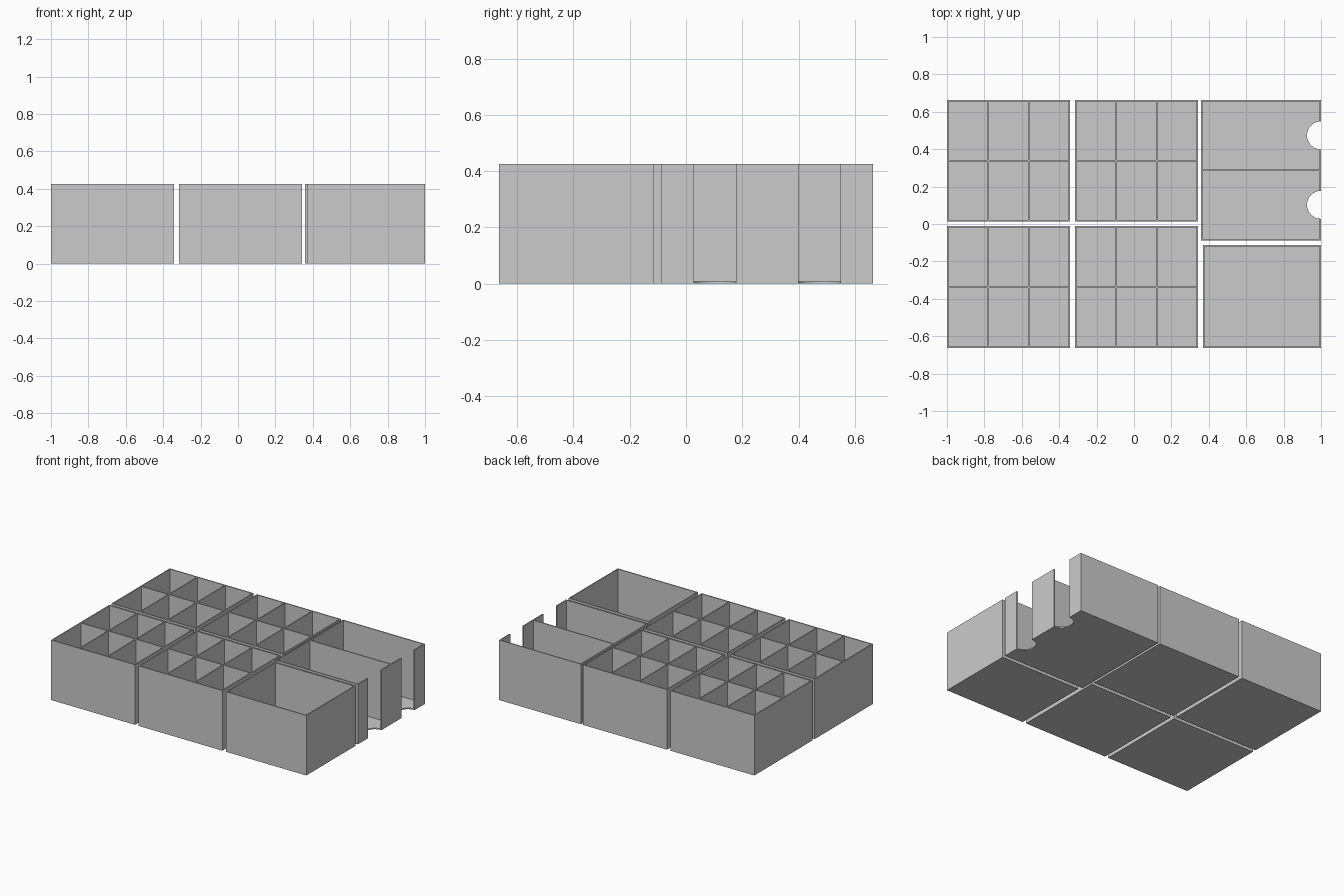
import bpy
import bmesh
from mathutils import Matrix

cube = bpy.data.objects.get("Cube")
if cube:
    bpy.data.objects.remove(cube, do_unlink=True)

HEIGHT, WALL, FLOOR = 0.425, 0.008, 0.008
NOTCH_RADIUS = 0.075

grey = bpy.data.materials.new("plain_grey")
grey.use_nodes = True
grey.diffuse_color = (0.6, 0.6, 0.6, 1)
grey.node_tree.nodes["Principled BSDF"].inputs["Base Color"].default_value = (0.6, 0.6, 0.6, 1)


def add_box(bm, x0, x1, y0, y1, z0, z1):
    size = Matrix.Diagonal((x1 - x0, y1 - y0, z1 - z0, 1))
    place = Matrix.Translation(((x0 + x1) / 2, (y0 + y1) / 2, (z0 + z1) / 2))
    bmesh.ops.create_cube(bm, size=1, matrix=place @ size)


def make_object(name, bm):
    mesh = bpy.data.meshes.new(name)
    bm.to_mesh(mesh)
    bm.free()
    mesh.materials.append(grey)
    obj = bpy.data.objects.new(name, mesh)
    bpy.context.collection.objects.link(obj)
    return obj


def cut(obj, cutter):
    mod = obj.modifiers.new("cut", "BOOLEAN")
    mod.operation, mod.solver, mod.object = "DIFFERENCE", "EXACT", cutter
    graph = bpy.context.evaluated_depsgraph_get()
    result = bpy.data.meshes.new_from_object(obj.evaluated_get(graph))
    obj.modifiers.clear()
    obj.data = result
    bpy.data.objects.remove(cutter, do_unlink=True)


def make_tray(name, x0, x1, y0, y1, columns=1, rows=1, notched=False):
    # Solid block
    bm = bmesh.new()
    add_box(bm, x0, x1, y0, y1, 0, HEIGHT)
    tray = make_object(name, bm)

    # Open compartments, leaving the walls and dividers between them
    step_x = (x1 - x0 - WALL) / columns
    step_y = (y1 - y0 - WALL) / rows
    bm = bmesh.new()
    for i in range(columns):
        for j in range(rows):
            cx, cy = x0 + i * step_x, y0 + j * step_y
            add_box(bm, cx + WALL, cx + step_x, cy + WALL, cy + step_y, FLOOR, HEIGHT + 0.1)
    cut(tray, make_object("compartment_cutter", bm))

    # Round thumb notches through the outer wall and floor
    if notched:
        bm = bmesh.new()
        for j in range(rows):
            cy = y0 + WALL / 2 + (j + 0.5) * step_y
            bmesh.ops.create_cone(bm, cap_ends=True, segments=64, radius1=NOTCH_RADIUS,
                                  radius2=NOTCH_RADIUS, depth=2 * HEIGHT,
                                  matrix=Matrix.Translation((x1, cy, HEIGHT / 2)))
        cut(tray, make_object("notch_cutter", bm))


# Four divided token trays
for side, x0, x1 in (("right", -1.0, -0.342), ("middle", -0.316, 0.342)):
    for end, y0, y1 in (("front", -0.664, -0.012), ("back", 0.014, 0.664)):
        make_tray(f"{end}_{side}_divided_tray", x0, x1, y0, y1, columns=3, rows=2)

# Card tray with thumb notches, and the open tray in front of it
make_tray("card_tray", 0.358, 1.0, -0.087, 0.664, rows=2, notched=True)
make_tray("open_tray", 0.37, 1.0, -0.664, -0.113)
